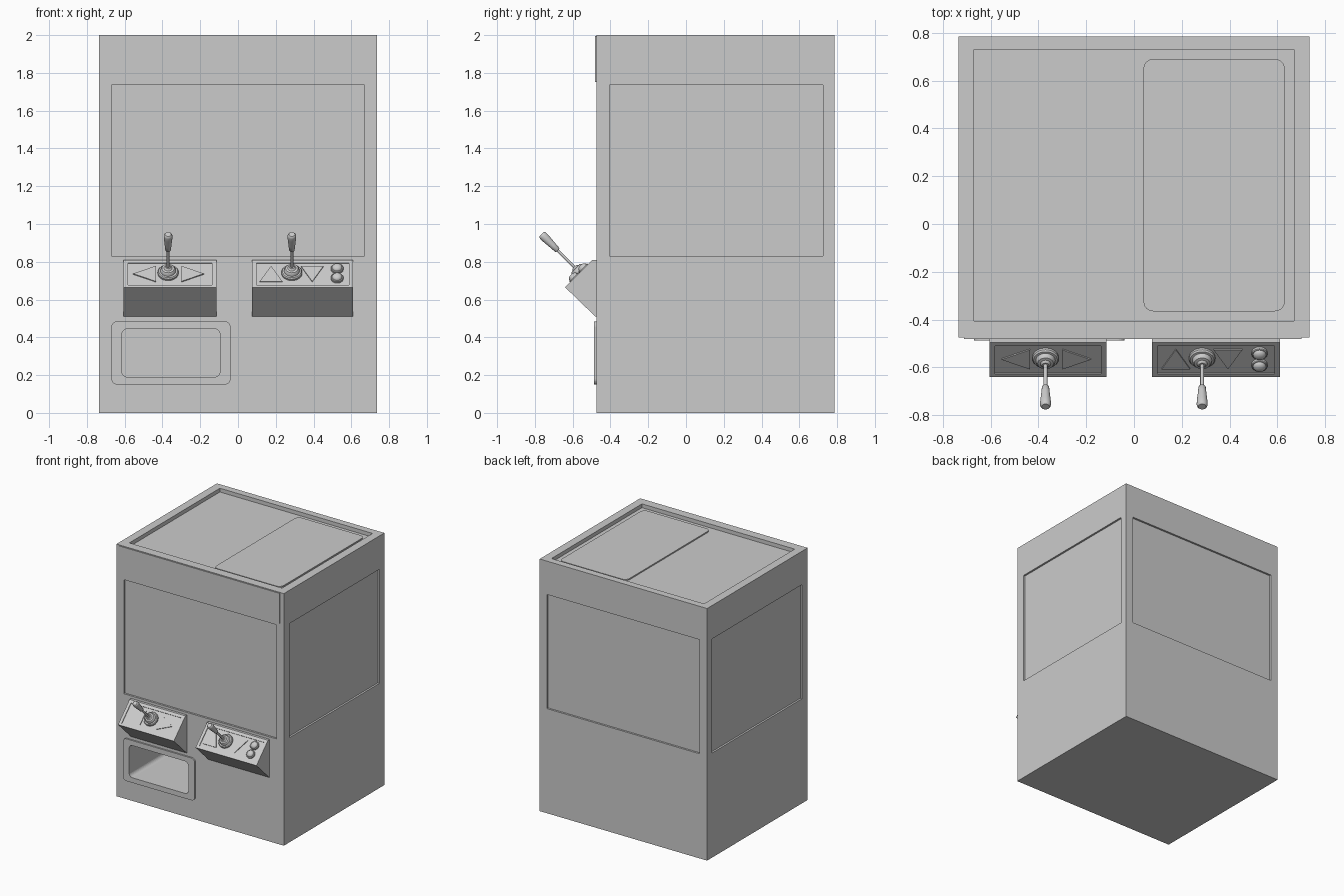
import bpy, bmesh
from math import sin, cos, pi, radians
from mathutils import Matrix, Vector

if "Cube" in bpy.data.objects:
    bpy.data.objects.remove(bpy.data.objects["Cube"])

FRONT = Matrix.Rotation(radians(90), 4, 'X')      # local z points to -y
SIDE = Matrix(((0, 0, 1), (1, 0, 0), (0, 1, 0))).to_4x4()  # local z points to +x


def finish(name, bm, matrix, smooth=False):
    bm.transform(matrix)
    bmesh.ops.recalc_face_normals(bm, faces=bm.faces[:])
    me = bpy.data.meshes.new(name)
    bm.to_mesh(me)
    bm.free()
    if smooth:
        me.shade_smooth()
        me.set_sharp_from_angle(angle=radians(35))
    ob = bpy.data.objects.new(name, me)
    bpy.context.collection.objects.link(ob)
    return ob


def prism(name, pts, z0, z1, matrix=Matrix()):
    bm = bmesh.new()
    f = bm.faces.new([bm.verts.new((x, y, z0)) for x, y in pts])
    ext = bmesh.ops.extrude_face_region(bm, geom=[f], use_keep_orig=True)
    verts = [g for g in ext['geom'] if isinstance(g, bmesh.types.BMVert)]
    bmesh.ops.translate(bm, verts=verts, vec=(0, 0, z1 - z0))
    return finish(name, bm, matrix)


def lathe(name, profile, matrix, n=24):
    bm = bmesh.new()
    rings = [[bm.verts.new((r * cos(2 * pi * i / n), r * sin(2 * pi * i / n), z))
              for i in range(n)] for r, z in profile]
    for a, b in zip(rings, rings[1:]):
        for i in range(n):
            j = (i + 1) % n
            bm.faces.new((a[i], a[j], b[j], b[i]))
    bm.faces.new(rings[0])
    bm.faces.new(rings[-1])
    return finish(name, bm, matrix, True)


def rect(x0, x1, y0, y1):
    return [(x0, y0), (x1, y0), (x1, y1), (x0, y1)]


def round_rect(x0, x1, y0, y1, r, seg=6):
    pts = []
    corners = [(x1 - r, y1 - r), (x0 + r, y1 - r), (x0 + r, y0 + r), (x1 - r, y0 + r)]
    for k, (cx, cy) in enumerate(corners):
        for i in range(seg + 1):
            a = pi / 2 * (k + i / seg)
            pts.append((cx + r * cos(a), cy + r * sin(a)))
    return pts


def cut(target, cutter, keep=False):
    mod = target.modifiers.new("cut", 'BOOLEAN')
    mod.operation, mod.solver, mod.object = 'DIFFERENCE', 'EXACT', cutter
    bpy.context.view_layer.objects.active = target
    bpy.ops.object.modifier_apply(modifier=mod.name)
    if not keep:
        bpy.data.objects.remove(cutter)


# Cabinet body with a shallow window on each side and a tray in the roof
X, Y0, Y1, D = 0.735, -0.475, 0.785, 0.015
body = prism("cabinet_body", rect(-X, X, Y0, Y1), 0, 2)
win_x = rect(-0.67, 0.67, 0.83, 1.735)
win_y = rect(-0.405, 0.725, 0.83, 1.735)
cut(body, prism("cutter", win_x, -Y0 - D, 0.6, FRONT))
cut(body, prism("cutter", win_x, -1, -Y1 + D, FRONT))
cut(body, prism("cutter", win_y, X - D, 1, SIDE))
cut(body, prism("cutter", win_y, -1, -X + D, SIDE))
cut(body, prism("cutter", rect(-0.67, 0.67, -0.405, 0.73), 1.97, 2.1))

# Roof lid and front header panel
prism("roof_lid", round_rect(0.04, 0.63, -0.365, 0.69, 0.04), 1.965, 1.98)
prism("header_panel", rect(-0.71, 0.70, 1.752, 1.995), 0.47, 0.481, FRONT)

# Prize door: rounded frame and an open chute behind it
frame = prism("prize_door_frame", round_rect(-0.67, -0.04, 0.15, 0.485, 0.03), 0.47, 0.487, FRONT)
hole = prism("cutter", round_rect(-0.615, -0.095, 0.19, 0.445, 0.03), -0.05, 0.6, FRONT)
cut(frame, hole, keep=True)
cut(body, hole)


# Sloped control boxes
def deck(x, v=0.0):
    return (Matrix.Translation((x, -0.5675, 0.7375)) @ Matrix.Rotation(radians(45), 4, 'X')
            @ Matrix.Translation((0, v, 0)))


REC = 0.006   # depth of the recessed control face
HX, HV = 0.06, 0.058


def control_box(side, x0, x1):
    prof = [(-0.47, 0.81), (-0.495, 0.81), (-0.64, 0.665), (-0.48, 0.51), (-0.47, 0.51)]
    box = prism(side + "_control_box", prof, x0, x1, SIDE)
    cut(box, prism("cutter", rect(x0 + 0.023, x1 - 0.023, -0.085, 0.08), -REC, 0.05, deck(0)))


def arrow(name, x, angle):
    # Triangle pointing along +u before rotation; long axis fits the panel
    w, h = (HX, HV) if angle in (0, 180) else (HV, HX)
    prism(name, [(-w, -h), (w, 0), (-w, h)], -0.01, 0.0,
          deck(x) @ Matrix.Rotation(radians(angle), 4, 'Z'))


def joystick(side, x):
    m = deck(x, 0.008)
    lathe(side + "_joystick_base", [(0.055, -0.01), (0.055, 0.004), (0.05, 0.011), (0.041, 0.012),
                                    (0.039, 0.024), (0.033, 0.031), (0.022, 0.033), (0.014, 0.042)], m)
    lathe(side + "_joystick_shaft", [(0.008, 0.0), (0.008, 0.18)], m, 16)
    lathe(side + "_joystick_handle", [(0.011, 0.165), (0.015, 0.17), (0.0175, 0.2), (0.022, 0.25),
                                      (0.023, 0.272), (0.021, 0.281), (0.016, 0.286)], m)


control_box("left", -0.605, -0.115)
control_box("right", 0.075, 0.61)
joystick("left", -0.37)
joystick("right", 0.285)
arrow("arrow_left", -0.495, 180)
arrow("arrow_right", -0.24, 0)
arrow("arrow_up", 0.175, 90)
arrow("arrow_down", 0.393, 270)

# Two domed push buttons
for label, v in (("upper", 0.037), ("lower", -0.033)):
    dome = [(0.027 * cos(a * pi / 12), 0.008 + 0.018 * sin(a * pi / 12)) for a in range(6)]
    lathe(label + "_button", [(0.033, -0.01), (0.033, 0.005), (0.030, 0.008)] + dome, deck(0.525, v))
